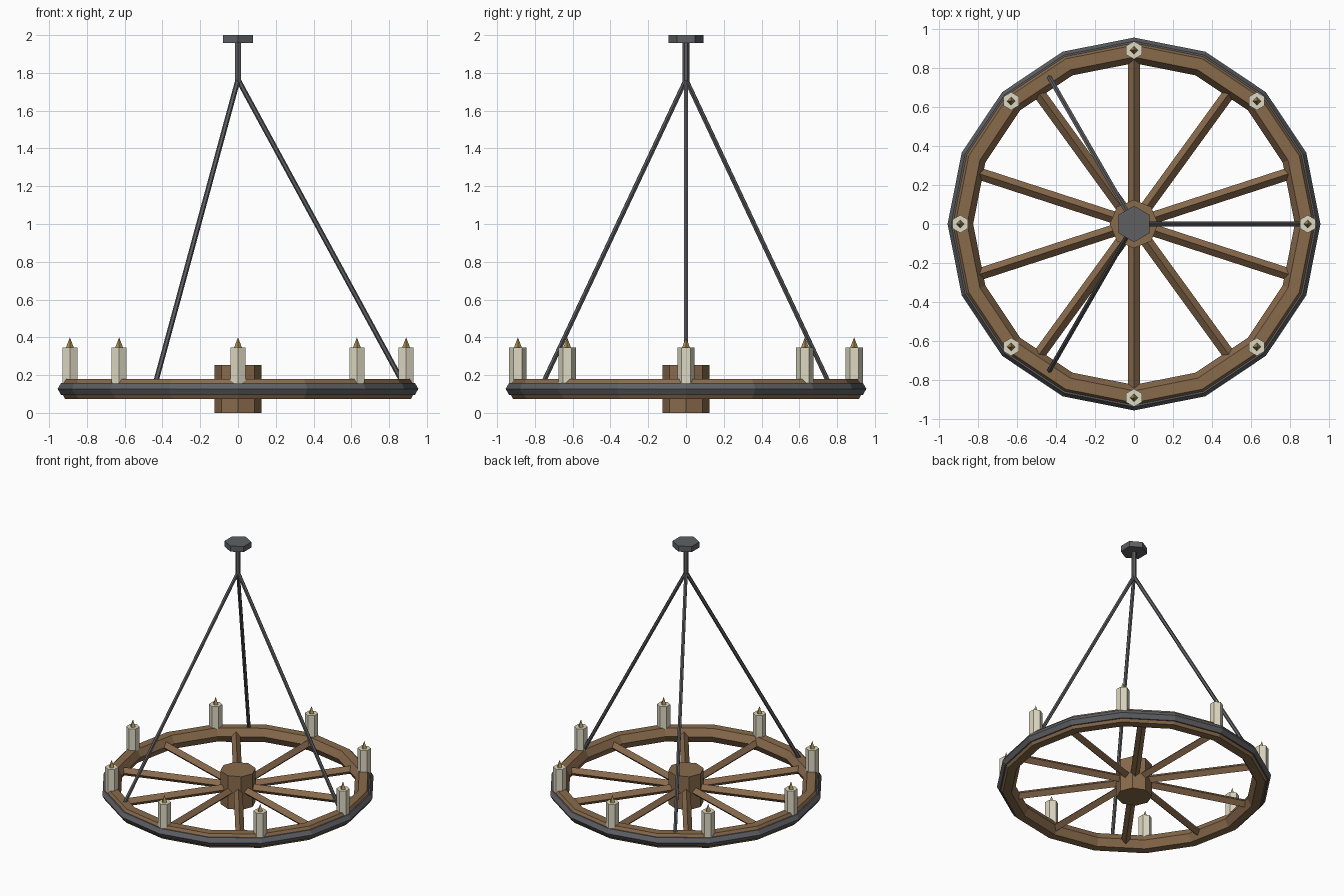
import bpy
from math import cos, sin, radians
from mathutils import Vector

cube = bpy.data.objects.get("Cube")
if cube:
    bpy.data.objects.remove(cube, do_unlink=True)


def material(name, rgb):
    mat = bpy.data.materials.new(name)
    mat.use_nodes = True
    mat.diffuse_color = (*rgb, 1)
    mat.node_tree.nodes["Principled BSDF"].inputs["Base Color"].default_value = (*rgb, 1)
    return mat


wood = material("brown wood", (0.25, 0.145, 0.072))
iron = material("dark iron", (0.115, 0.117, 0.127))
wax = material("cream wax", (0.73, 0.69, 0.54))
flame = material("amber flame", (0.42, 0.29, 0.09))


def finish(name, mat):
    obj = bpy.context.object
    obj.name = obj.data.name = name
    obj.data.materials.append(mat)
    return obj


def polar(radius, degrees, z):
    a = radians(degrees)
    return Vector((radius * cos(a), radius * sin(a), z))


def ring(name, major, minor, mat):
    bpy.ops.mesh.primitive_torus_add(major_segments=16, minor_segments=6, major_radius=major,
                                     minor_radius=minor, location=(0, 0, WHEEL_Z))
    return finish(name, mat)


def rod(name, start, end, radius, sides, mat, tip=None):
    """Straight prism or cone between two points."""
    start, end = Vector(start), Vector(end)
    axis = end - start
    upright = axis.x == 0 and axis.y == 0
    turn = (0, 0, 0) if upright else axis.to_track_quat('Z', 'Y').to_euler()
    bpy.ops.mesh.primitive_cone_add(vertices=sides, radius1=radius,
                                    radius2=radius if tip is None else tip,
                                    depth=axis.length, location=(start + end) / 2, rotation=turn)
    return finish(name, mat)


WHEEL_Z = 0.127

# Wheel: wooden rim with an iron tyre, hub and diamond-section spokes
ring("rim", 0.885, 0.061, wood)
ring("iron_band", 0.918, 0.037, iron)
rod("hub", (0, 0, 0), (0, 0, 0.254), 0.124, 8, wood)
for i in range(10):
    angle = 18 + 36 * i
    rod(f"spoke_{i + 1}", polar(0.09, angle, WHEEL_Z), polar(0.85, angle, WHEEL_Z), 0.031, 4, wood)

# Candles standing on the rim
for i in range(8):
    foot = polar(0.89, 45 * i, 0.157)
    top = foot + Vector((0, 0, 0.188))
    rod(f"candle_{i + 1}", foot, top, 0.046, 6, wax)
    rod(f"flame_{i + 1}", top, top + Vector((0, 0, 0.055)), 0.021, 4, flame, tip=0)

# Hanging rods, stem and ceiling plate
for i in range(3):
    rod(f"hanging_rod_{i + 1}", polar(0.87, 120 * i, 0.165), (0, 0, 1.765), 0.0135, 6, iron)
rod("stem", (0, 0, 1.75), (0, 0, 1.96), 0.018, 6, iron)
rod("ceiling_plate", (0, 0, 1.957), (0, 0, 2), 0.093, 6, iron)
